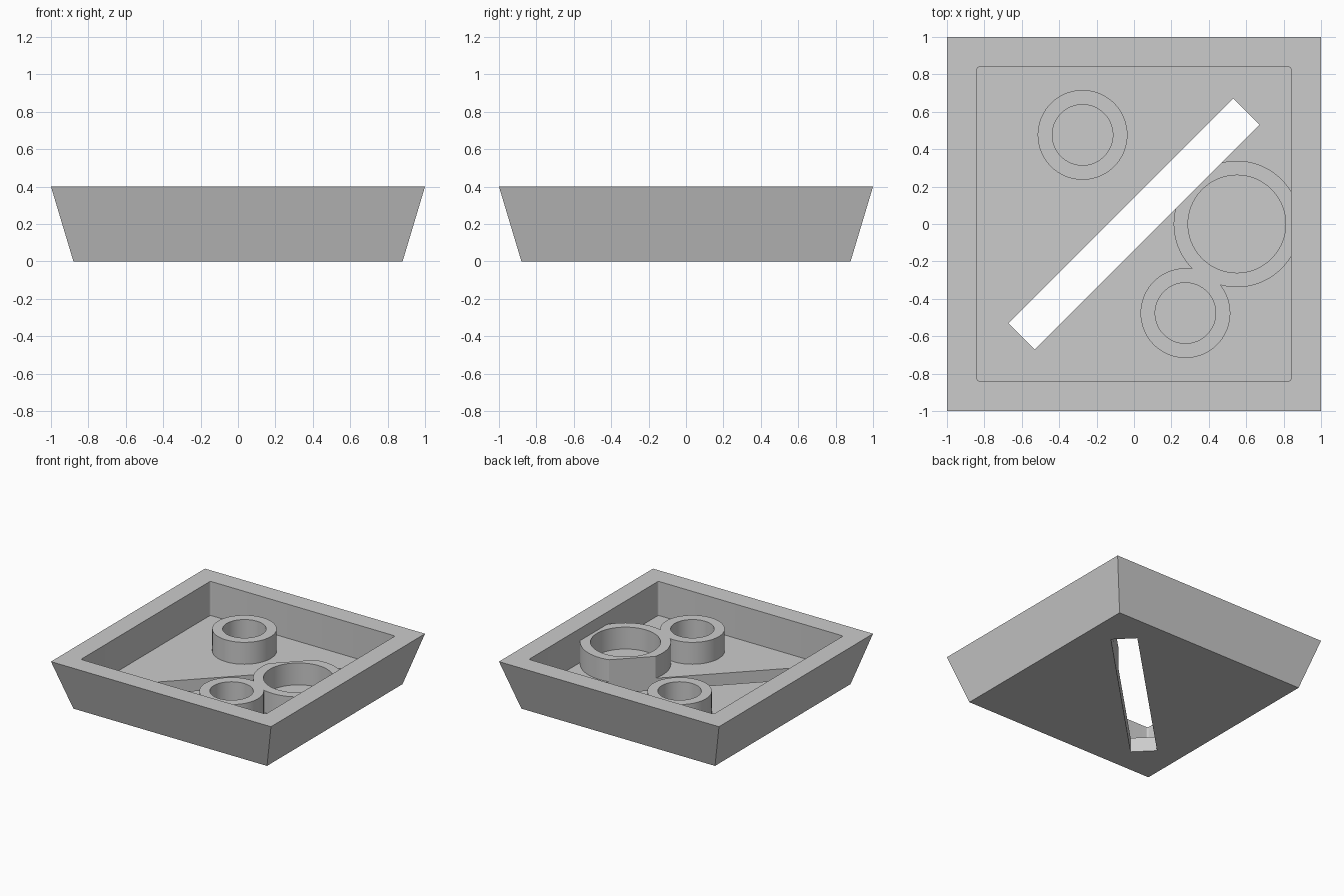
import bpy, bmesh, math
from mathutils import Matrix

FLOOR, TOP, BOSS_TOP = 0.12, 0.40, 0.30

cube = bpy.data.objects.get("Cube")
if cube:
    bpy.data.objects.remove(cube, do_unlink=True)

grey = bpy.data.materials.new("plain_grey")
grey.use_nodes = True
colour = (0.6, 0.6, 0.6, 1)
grey.diffuse_color = colour
for node in grey.node_tree.nodes:
    if node.type == 'BSDF_PRINCIPLED':
        node.inputs["Base Color"].default_value = colour


def make_object(name, bm):
    mesh = bpy.data.meshes.new(name)
    bm.to_mesh(mesh)
    bm.free()
    mesh.materials.append(grey)
    obj = bpy.data.objects.new(name, mesh)
    bpy.context.collection.objects.link(obj)
    return obj


def block(name, sx, sy, z0, z1, turn=0.0, corner=0.0):
    bm = bmesh.new()
    bmesh.ops.create_cube(bm, size=1)
    bmesh.ops.scale(bm, vec=(sx, sy, z1 - z0), verts=bm.verts)
    bmesh.ops.translate(bm, vec=(0, 0, (z0 + z1) / 2), verts=bm.verts)
    if corner:
        uprights = [e for e in bm.edges
                    if abs(e.verts[0].co.z - e.verts[1].co.z) > 0.01]
        bmesh.ops.bevel(bm, geom=uprights, offset=corner, segments=4,
                        profile=0.5, affect='EDGES')
    bm.transform(Matrix.Rotation(turn, 4, 'Z'))
    return make_object(name, bm)


def cylinder(name, centre, radius, z0, z1):
    bm = bmesh.new()
    bmesh.ops.create_cone(bm, cap_ends=True, segments=72, radius1=radius,
                          radius2=radius, depth=z1 - z0)
    bmesh.ops.translate(bm, vec=(*centre, (z0 + z1) / 2), verts=bm.verts)
    return make_object(name, bm)


def combine(target, tool, operation):
    tool.hide_render = True
    mod = target.modifiers.new(tool.name, 'BOOLEAN')
    mod.operation, mod.solver, mod.object = operation, 'EXACT', tool
    bpy.context.view_layer.objects.active = target
    bpy.ops.object.modifier_apply(modifier=mod.name)
    bpy.data.objects.remove(tool, do_unlink=True)


# Outer body with sides that taper inwards to the base
tray = block("tray", 2, 2, 0, TOP)
for v in tray.data.vertices:
    if v.co.z < 0.01:
        v.co.x *= 0.88
        v.co.y *= 0.88

# Square recess with slightly rounded corners
combine(tray, block("recess", 1.68, 1.68, FLOOR, TOP + 0.2, corner=0.015),
        'DIFFERENCE')

# Hollow round bosses spaced about the middle: angle, outer and inner radius
bosses = [(120, 0.24, 0.162), (0, 0.338, 0.261), (-60, 0.24, 0.162)]
places = [(0.55 * math.cos(math.radians(a)), 0.55 * math.sin(math.radians(a)))
          for a, _, _ in bosses]
for place, (_, outer, _) in zip(places, bosses):
    combine(tray, cylinder("boss", place, outer, FLOOR - 0.04, BOSS_TOP), 'UNION')
for place, (_, _, inner) in zip(places, bosses):
    combine(tray, cylinder("bore", place, inner, FLOOR, TOP + 0.1), 'DIFFERENCE')

# Diagonal slot right through the floor, trimming the large boss
combine(tray, block("slot", 1.7, 0.2, -0.1, TOP + 0.1, turn=math.pi / 4),
        'DIFFERENCE')

# Smooth round walls, crisp edges
bpy.ops.object.select_all(action='DESELECT')
tray.select_set(True)
bpy.context.view_layer.objects.active = tray
bpy.ops.object.shade_smooth_by_angle(angle=math.radians(30))
